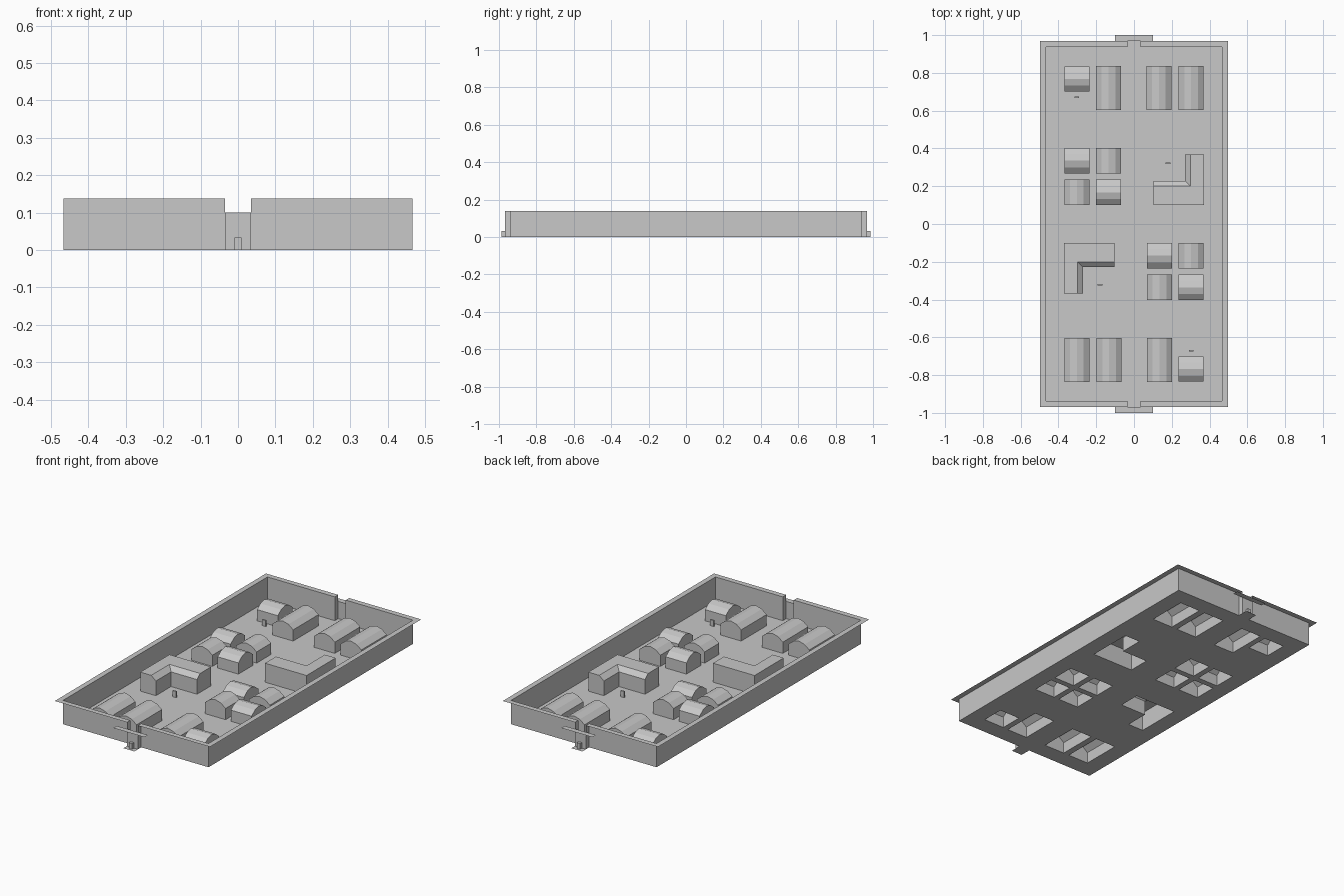
import bpy, bmesh

cube = bpy.data.objects.get("Cube")
if cube:
    bpy.data.objects.remove(cube, do_unlink=True)

grey = bpy.data.materials.new("plain_grey")
grey.use_nodes = True
grey.diffuse_color = (0.58, 0.58, 0.58, 1)
grey.node_tree.nodes["Principled BSDF"].inputs["Base Color"].default_value = (0.58, 0.58, 0.58, 1)

WX, WY, WALL_H = 0.467, 0.937, 0.138      # wall half sizes and height
RIM = 0.031                               # width of the top rim
GAP, GATE_H = 0.035, 0.1                  # gate half width and height
EAVE, SHOULDER, RIDGE = 0.065, 0.089, 0.099


def build(name, polygons, closed=False):
    """Make a mesh from corner loops, merging shared corners."""
    bm = bmesh.new()
    for loop in polygons:
        bm.faces.new([bm.verts.new(p) for p in loop])
    bmesh.ops.remove_doubles(bm, verts=bm.verts, dist=0.0002)
    if closed:
        bmesh.ops.recalc_face_normals(bm, faces=bm.faces)
    mesh = bpy.data.meshes.new(name)
    bm.to_mesh(mesh)
    bm.free()
    mesh.materials.append(grey)
    obj = bpy.data.objects.new(name, mesh)
    bpy.context.collection.objects.link(obj)
    return obj


def turn(loops, s):
    """Half turn about z when s is -1."""
    return [[(s * x, s * y, z) for x, y, z in loop] for loop in loops]


def flat(x0, x1, y0, y1, z):
    return [(x0, y0, z), (x1, y0, z), (x1, y1, z), (x0, y1, z)]


def upright(a, b, top):
    return [(*a, 0), (*b, 0), (*b, top), (*a, top)]


def strips(sections):
    """Join successive sections with quads, and cap both ends."""
    loops = [sections[0][::-1], sections[-1]]
    for a, b in zip(sections, sections[1:]):
        loops += [[a[i], a[i + 1], b[i + 1], b[i]] for i in range(len(a) - 1)]
    return loops


def vaulted_house(cx, cy, w, d, along):
    """Walls under a four-facet vault, open below."""
    span, length = (w, d) if along == "y" else (d, w)
    profile = [(-.5, 0), (-.5, EAVE), (-.27, SHOULDER), (0, RIDGE),
               (.27, SHOULDER), (.5, EAVE), (.5, 0)]
    ends = []
    for e in (-length / 2, length / 2):
        if along == "y":
            ends.append([(cx + u * span, cy + e, z) for u, z in profile])
        else:
            ends.append([(cx + e, cy + u * span, z) for u, z in profile])
    return strips(ends)


def corner_hall():
    """L-shaped hall with a mitred slope on its inner side."""
    xs = [-.37, -.37, -.3, -.27, -.27]
    ys = [-.1, -.1, -.2, -.228, -.228]
    zs = [0, .11, .11, .085, 0]
    return strips([[(-.103, y, z) for y, z in zip(ys, zs)],
                   list(zip(xs, ys, zs)),
                   [(x, -.367, z) for x, z in zip(xs, zs)]])


def post(cx, cy, w, d, h):
    x0, x1, y0, y1 = cx - w / 2, cx + w / 2, cy - d / 2, cy + d / 2
    base = [(x0, y0), (x1, y0), (x1, y1), (x0, y1)]
    return [flat(x0, x1, y0, y1, h), flat(x0, x1, y0, y1, 0)] + \
           [upright(base[i], base[(i + 1) % 4], h) for i in range(4)]


# Houses: centre, size and ridge direction for half of the yard
S, L = 0.133, 0.233
houses = [(-.302, .768, S, S, "x"), (-.135, .72, S, L, "y"),
          (.132, .72, S, L, "y"), (.302, .72, S, L, "y"),
          (-.302, .335, S, S, "x"), (-.135, .335, S, S, "y"),
          (-.302, .168, S, S, "y"), (-.135, .168, S, S, "x")]

holes = []
for s, side in ((1, "back"), (-1, "front")):
    for i, (cx, cy, w, d, along) in enumerate(houses):
        build(f"{side}_house_{i + 1}", turn(vaulted_house(cx, cy, w, d, along), s))
        holes.append((s * cx - w / 2, s * cx + w / 2, s * cy - d / 2, s * cy + d / 2))
    build(f"{side}_corner_hall", turn(corner_hall(), -s))
    for x0, x1, y0, y1 in ((-.37, -.103, -.228, -.1), (-.37, -.27, -.367, -.1)):
        xs, ys = sorted((-s * x0, -s * x1)), sorted((-s * y0, -s * y1))
        holes.append((*xs, *ys))
    for i, (x, y) in enumerate(((-.302, .672), (.18, .322))):
        build(f"{side}_yard_post_{i + 1}", turn(post(x, y, .024, .008, .035), s), True)

    # Gate: door panel, ground step, canopy and post
    gy = WY + RIM
    build(f"{side}_gate_panel", turn([upright((-GAP, gy), (GAP, gy), GATE_H)], s))
    build(f"{side}_gate_step", turn([flat(-GAP, GAP, WY, 1, 0)], s))
    build(f"{side}_gate_canopy", turn([flat(-.1, .1, gy, 1, GATE_H)], s))
    build(f"{side}_gate_post", turn(post(0, gy + .009, .02, .017, .033), s), True)

# Yard floor, open under each building
xs = sorted({round(v, 4) for h in holes for v in h[:2]} | {-WX, WX})
ys = sorted({round(v, 4) for h in holes for v in h[2:]} | {-WY, WY})
cells = []
for x0, x1 in zip(xs, xs[1:]):
    for y0, y1 in zip(ys, ys[1:]):
        mx, my = (x0 + x1) / 2, (y0 + y1) / 2
        if not any(a < mx < b and c < my < d for a, b, c, d in holes):
            cells.append(flat(x0, x1, y0, y1, 0))
build("yard_floor", cells)

# Enclosing wall with gate jambs, and the flat rim around its top
wall, rim = [], []
ox, oy = WX + RIM, WY + RIM
for s in (1, -1):
    path = [(GAP, oy), (GAP, WY), (WX, WY), (WX, -WY), (GAP, -WY), (GAP, -oy)]
    wall += turn([upright(b, a, WALL_H) for a, b in zip(path, path[1:])], s)
    rim += turn([flat(GAP, ox, WY, oy, WALL_H), flat(GAP, ox, -oy, -WY, WALL_H),
                 flat(WX, ox, -WY, WY, WALL_H)], s)
build("enclosing_wall", wall)
build("wall_rim", rim)
